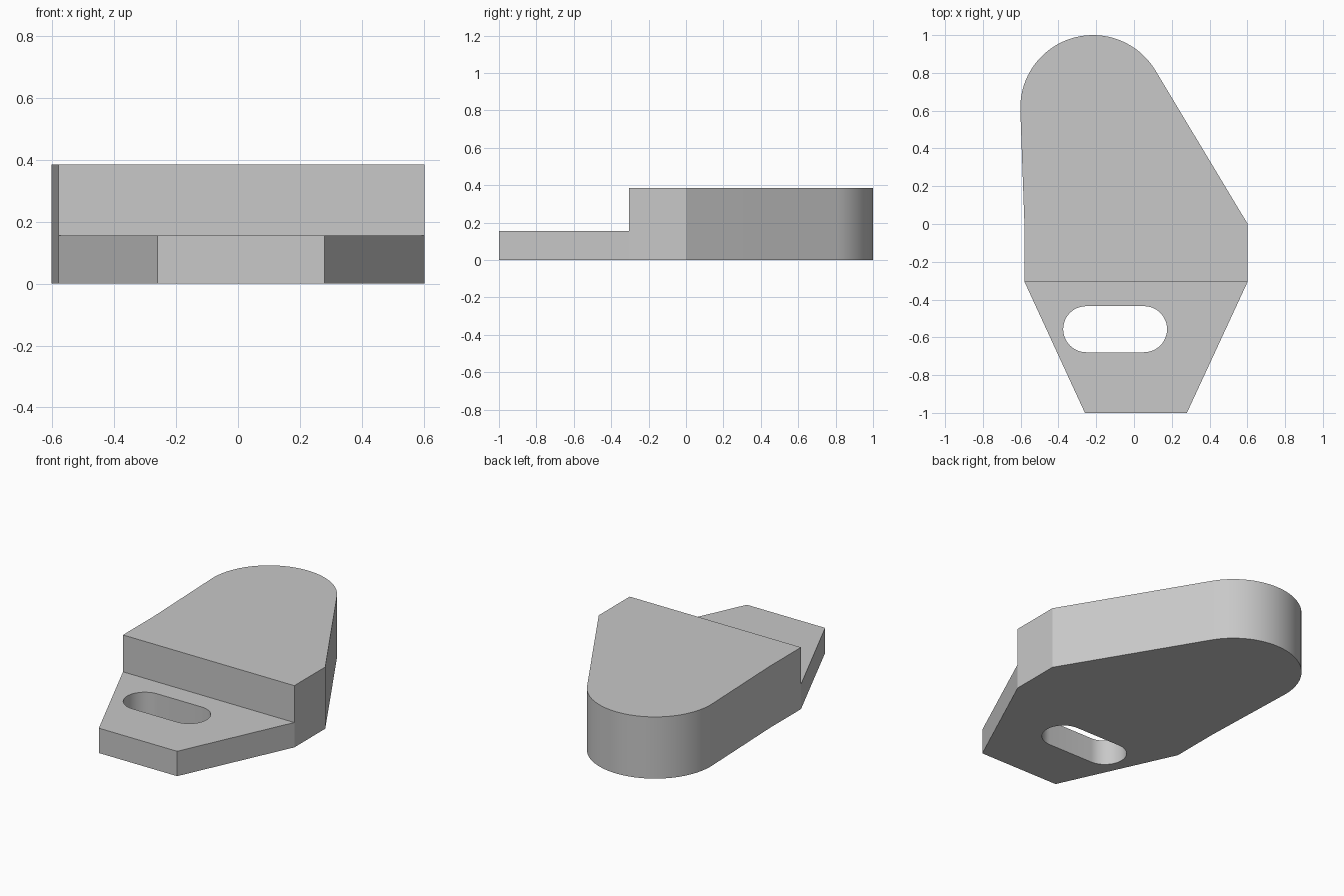
import bpy
import bmesh
from math import radians, cos, sin

cube = bpy.data.objects.get("Cube")
if cube:
    bpy.data.objects.remove(cube, do_unlink=True)

HEIGHT, TAB_HEIGHT, STEP_Y = 0.385, 0.155, -0.305

grey = bpy.data.materials.new("plain_grey")
grey.use_nodes = True
colour = (0.58, 0.58, 0.58, 1)
grey.diffuse_color = colour
grey.node_tree.nodes["Principled BSDF"].inputs["Base Color"].default_value = colour


def arc(cx, cy, radius, start, end, steps=48):
    angles = [radians(start + (end - start) * i / steps) for i in range(steps + 1)]
    return [(cx + radius * cos(a), cy + radius * sin(a)) for a in angles]


def prism(name, outline, bottom, top):
    """Extrude a counter-clockwise outline from bottom to top."""
    bm = bmesh.new()
    face = bm.faces.new([bm.verts.new((x, y, bottom)) for x, y in outline])
    result = bmesh.ops.extrude_face_region(bm, geom=[face], use_keep_orig=True)
    for v in result["geom"]:
        if isinstance(v, bmesh.types.BMVert):
            v.co.z = top
    bmesh.ops.recalc_face_normals(bm, faces=bm.faces)
    mesh = bpy.data.meshes.new(name)
    bm.to_mesh(mesh)
    bm.free()
    mesh.materials.append(grey)
    obj = bpy.data.objects.new(name, mesh)
    bpy.context.collection.objects.link(obj)
    return obj


def cut(target, cutter):
    cutter.hide_render = True
    mod = target.modifiers.new("cut", 'BOOLEAN')
    mod.operation = 'DIFFERENCE'
    mod.solver = 'EXACT'
    mod.object = cutter
    bpy.context.view_layer.objects.active = target
    bpy.ops.object.modifier_apply(modifier=mod.name)
    bpy.data.objects.remove(cutter, do_unlink=True)


# Whole footprint: tapered tab, straight waist, rounded offset lobe
outline = [(-0.26, -1), (0.28, -1), (0.602, STEP_Y), (0.602, 0)]
outline += arc(-0.217, 0.615, 0.385, 31, 182.2)
outline += [(-0.58, 0), (-0.58, STEP_Y)]
body = prism("stepped_bracket", outline, 0, HEIGHT)

# Lower the front tab
cut(body, prism("step_cutter", [(-1, -1.2), (1, -1.2), (1, STEP_Y), (-1, STEP_Y)],
                TAB_HEIGHT, 1))

# Rounded slot through the tab
slot = arc(0.053, -0.557, 0.122, -90, 90, 24) + arc(-0.253, -0.557, 0.122, 90, 270, 24)
cut(body, prism("slot_cutter", slot, -0.2, 0.3))

# Smooth the curved walls, keep the corners sharp
bpy.ops.object.select_all(action='DESELECT')
body.select_set(True)
bpy.context.view_layer.objects.active = body
bpy.ops.object.shade_smooth_by_angle(angle=radians(20))
